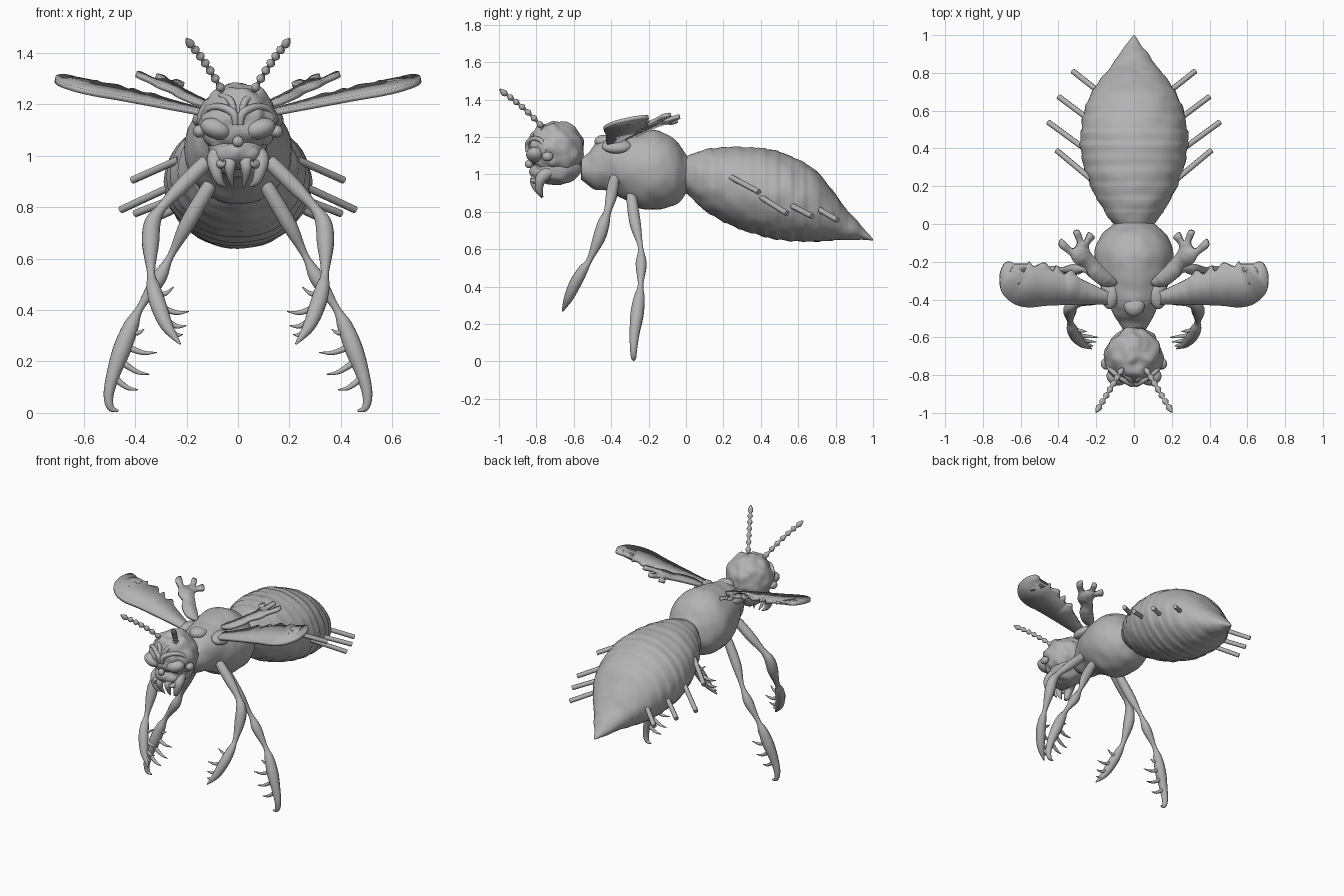
import bpy, bmesh, math
from mathutils import Vector, noise

cube = bpy.data.objects.get("Cube")
if cube:
    bpy.data.objects.remove(cube)

GREY = (0.45, 0.45, 0.45, 1)
mat = bpy.data.materials.new("clay_grey")
mat.use_nodes = True
mat.diffuse_color = GREY
bsdf = mat.node_tree.nodes["Principled BSDF"]
bsdf.inputs["Base Color"].default_value = GREY
bsdf.inputs["Roughness"].default_value = 0.7


def finish(bm, name, mirror=False, angle=50):
    bmesh.ops.recalc_face_normals(bm, faces=bm.faces)
    me = bpy.data.meshes.new(name)
    bm.to_mesh(me)
    bm.free()
    ob = bpy.data.objects.new(name, me)
    bpy.context.collection.objects.link(ob)
    me.materials.append(mat)
    if mirror:
        ob.modifiers.new("mirror", 'MIRROR').use_mirror_merge = False
    bpy.ops.object.select_all(action='DESELECT')
    ob.select_set(True)
    bpy.context.view_layer.objects.active = ob
    bpy.ops.object.shade_smooth_by_angle(angle=math.radians(angle))
    return ob


def spline(pts, steps, closed=False):
    """Catmull-Rom through tuples of any length."""
    n, out = len(pts), []
    get = (lambda i: pts[i % n]) if closed else (lambda i: pts[max(0, min(n - 1, i))])
    for i in range(n if closed else n - 1):
        for s in range(steps):
            t = s / steps
            out.append([0.5 * (2 * b + (c - a) * t + (2 * a - 5 * b + 4 * c - d) * t * t
                               + (3 * b - a - 3 * c + d) * t ** 3)
                        for a, b, c, d in zip(get(i - 1), get(i), get(i + 1), get(i + 2))])
    return out if closed else out + [list(pts[-1])]


def add_rings(bm, rings):
    rows = [[bm.verts.new(p) for p in r] for r in rings]
    k = len(rows[0])
    for a, b in zip(rows, rows[1:]):
        for j in range(k):
            bm.faces.new((a[j], a[(j + 1) % k], b[(j + 1) % k], b[j]))
    bm.faces.new(rows[0])
    bm.faces.new(rows[-1])


def roughen(bm, amount, scale):
    bm.normal_update()
    for v, n in [(v, v.normal.copy()) for v in bm.verts]:
        v.co += n * noise.noise(v.co * scale) * amount


def body(name, stations, ripple=0.0, rough=0.006):
    """Upright elliptical sections: y, centre z, half width, half height."""
    bm, rings = bmesh.new(), []
    for y, zc, rx, rz in spline(stations, 9):
        k = 1 + ripple * ((y * 14) % 1 - 0.5)
        rings.append([(k * rx * math.cos(a), y, zc + k * rz * math.sin(a))
                      for a in (math.tau * j / 48 for j in range(48))])
    add_rings(bm, rings)
    roughen(bm, rough, 14)
    return finish(bm, name)


def add_limb(bm, pts, steps=6, sides=12):
    """Round tube along x, y, z, radius."""
    path = spline(pts, steps)
    pos = [Vector(p[:3]) for p in path]
    rings = []
    for i, p in enumerate(path):
        t = (pos[min(i + 1, len(pos) - 1)] - pos[max(i - 1, 0)]).normalized()
        u = t.cross(Vector((0.3, 1, 0.1))).normalized()
        v = t.cross(u)
        r = max(p[3], 0.001)
        rings.append([pos[i] + r * (u * math.cos(a) + v * math.sin(a))
                      for a in (math.tau * j / sides for j in range(sides))])
    add_rings(bm, rings)


def limb(name, paths, steps=6, sides=12):
    bm = bmesh.new()
    for p in paths:
        add_limb(bm, p, steps, sides)
    return finish(bm, name, mirror=True)


def ball(name, centre, size, tilt=0.0, mirror=False, rough=0.0, detail=24):
    bm = bmesh.new()
    bmesh.ops.create_uvsphere(bm, u_segments=detail * 2, v_segments=detail, radius=1)
    c, s = math.cos(tilt), math.sin(tilt)
    for v in bm.verts:
        x, y, z = (a * b for a, b in zip(v.co, size))
        v.co = Vector(centre) + Vector((x * c - z * s, y, x * s + z * c))
    if rough:
        roughen(bm, rough, 18)
    return finish(bm, name, mirror)


# Abdomen with faint ring steps and a pointed tail
body("abdomen", [(-0.02, 1.0, .09, .09), (.03, .99, .13, .12), (.12, .965, .19, .17),
                 (.25, .935, .25, .213), (.4, .905, .282, .235), (.5, .885, .282, .235),
                 (.6, .86, .262, .22), (.7, .828, .222, .188), (.8, .77, .15, .122),
                 (.84, .743, .118, .093), (.92, .697, .06, .047), (1, .65, .002, .002)],
     ripple=0.025)

# Thorax and neck
body("thorax", [(-.56, 1.03, .06, .06), (-.52, 1.03, .085, .09), (-.48, 1.04, .11, .125),
                (-.42, 1.055, .135, .145), (-.35, 1.045, .17, .168), (-.25, 1.025, .2, .207),
                (-.15, 1.022, .208, .21), (-.06, 1.01, .175, .175), (-.01, 1.0, .12, .12),
                (.02, 1.0, .08, .08)])
ball("collar_hump", (0, -.43, 1.175), (.055, .06, .035), rough=.006)
ball("wing_root", (.13, -.37, 1.15), (.05, .08, .035), tilt=-.5, mirror=True)

# Head
ball("head", (0, -.695, 1.135), (.15, .152, .148), rough=.018, detail=32)
ball("cheeks", (0, -.69, 1.03), (.115, .13, .085), rough=.01)
ball("muzzle", (0, -.765, 1.01), (.085, .07, .055), rough=.01)
ball("nose", (0, -.84, 1.055), (.022, .022, .022))
ball("eye", (.085, -.805, 1.105), (.062, .05, .04), tilt=.3, mirror=True)
ball("temple_knob", (.15, -.74, 1.095), (.025, .03, .025), mirror=True)
limb("brow", [[(.01, -.845, 1.12, .012), (.018, -.845, 1.165, .016), (.07, -.815, 1.19, .014),
               (.12, -.775, 1.18, .012), (.145, -.745, 1.13, .008)],
              [(.012, -.835, 1.16, .012), (.03, -.815, 1.215, .014), (.07, -.77, 1.235, .008)]])
limb("mandible", [[(.07, -.72, 1.02, .035), (.09, -.77, .985, .032), (.085, -.785, .94, .024),
                   (.07, -.78, .9, .016), (.045, -.765, .88, .003)],
                  [(.03, -.77, 1.0, .03), (.032, -.81, .965, .024), (.03, -.8, .92, .014),
                   (.02, -.77, .875, .003)],
                  [(.08, -.78, .97, .02), (.06, -.82, .965, .012), (.05, -.83, .98, .003)]])

# Beaded antennae
beads, count = [], 7
for i in range(count):
    t = i / count
    for off, r in ((0.0, .007), (.5, .0175)):
        f = t + off / count
        beads.append((.06 + .135 * f, -.765 - .222 * f, 1.25 + .22 * f - .05 * f * (f - .5), r))
beads.append((.2, -.995, 1.455, .005))
limb("antenna", [beads], steps=4)


# Wings as tilted outlines with ragged trailing edges
def wing(name, outline, plane):
    z0, sx, sy, x0, y0 = plane
    bm = bmesh.new()
    ring = [bm.verts.new((x, y, z0 + sx * (x - x0) + sy * (y - y0)))
            for x, y in spline(outline, 4, closed=True)]
    face = bm.faces.new(ring)
    bmesh.ops.triangulate(bm, faces=[face])
    ob = finish(bm, name, mirror=True, angle=40)
    solid = ob.modifiers.new("thickness", 'SOLIDIFY')
    solid.thickness, solid.offset = .02, 0


wing("fore_wing", [(.09, -.42), (.25, -.425), (.45, -.43), (.56, -.44), (.64, -.42), (.7, -.36),
                   (.71, -.27), (.68, -.205), (.635, -.21), (.66, -.25), (.655, -.31),
                   (.615, -.32), (.59, -.27), (.555, -.2), (.53, -.225), (.47, -.205),
                   (.43, -.25), (.41, -.22), (.37, -.265), (.33, -.245), (.29, -.285),
                   (.2, -.33), (.1, -.38)], (1.165, .19, .19, .15, -.43))
wing("hind_wing", [(.09, -.31), (.17, -.22), (.23, -.15), (.24, -.11), (.21, -.07), (.24, -.045),
                   (.265, -.09), (.29, -.035), (.32, -.045), (.3, -.1), (.325, -.13),
                   (.38, -.08), (.395, -.12), (.34, -.165), (.31, -.21), (.26, -.235),
                   (.23, -.285), (.16, -.33)], (1.2, .27, .22, .12, -.3))


# Legs with hooked spines on the inner edge of the last joint
def spine(base, tip, r=.014):
    b, t = Vector(base), Vector(tip)
    mid = b.lerp(t, .55) - Vector((0, 0, .012))
    return [(*b, r), (*mid, r * .65), (*t, .002)]


limb("front_leg", [[(.11, -.37, .99, .026), (.14, -.385, .96, .03), (.22, -.4, .88, .03),
                    (.295, -.42, .8, .02), (.332, -.44, .74, .032), (.34, -.465, .66, .034),
                    (.338, -.515, .545, .016), (.33, -.55, .49, .027), (.31, -.59, .42, .032),
                    (.275, -.63, .335, .024), (.225, -.66, .268, .004)],
                   spine((.32, -.56, .46), (.25, -.57, .49)),
                   spine((.3, -.59, .41), (.19, -.6, .395)),
                   spine((.285, -.615, .36), (.2, -.625, .34)),
                   spine((.27, -.635, .33), (.215, -.645, .305))])
limb("hind_leg", [[(.1, -.29, .9, .026), (.13, -.288, .85, .03), (.2, -.27, .73, .03),
                   (.262, -.243, .61, .014), (.31, -.24, .52, .03), (.38, -.243, .41, .015),
                   (.415, -.25, .34, .03), (.45, -.262, .25, .036), (.485, -.275, .15, .027),
                   (.503, -.28, .07, .02), (.495, -.28, .02, .014), (.465, -.28, .008, .004)],
                  spine((.42, -.255, .32), (.365, -.265, .325)),
                  spine((.44, -.26, .26), (.315, -.275, .235)),
                  spine((.455, -.268, .2), (.345, -.28, .15)),
                  spine((.48, -.275, .135), (.39, -.285, .09))])

# Short rods along the flanks of the abdomen
limb("flank_rod", [[(*a, .015), (*b, .015)] for a, b in (
    ((.23, .24, .985), (.41, .39, .905)), ((.25, .39, .885), (.455, .54, .79)),
    ((.22, .54, .845), (.4, .675, .775)), ((.16, .68, .83), (.325, .81, .755)))],
     steps=1, sides=8)
